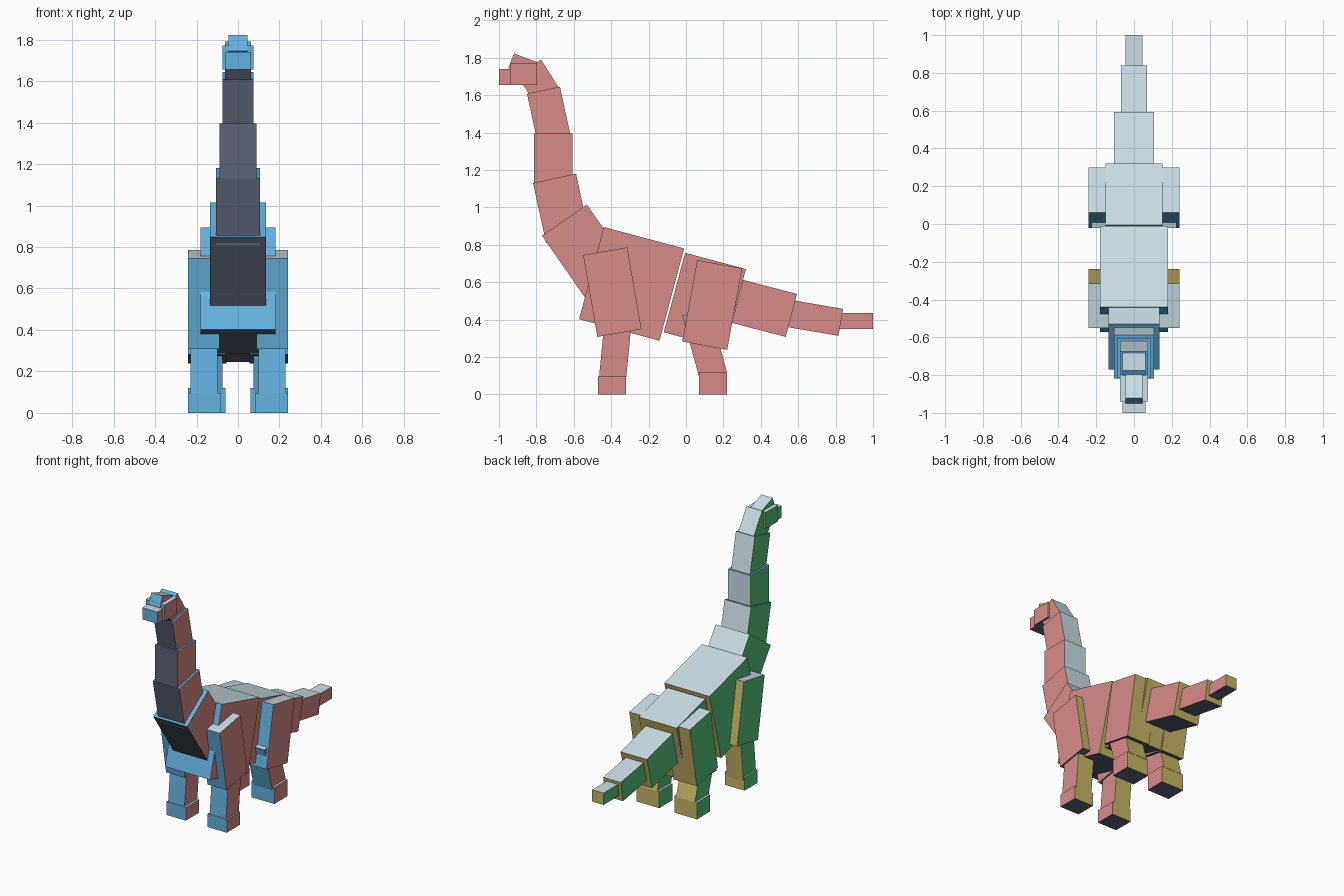
import bpy
import bmesh
import math
from mathutils import Matrix

cube = bpy.data.objects.get("Cube")
if cube:
    bpy.data.objects.remove(cube, do_unlink=True)


def make_material(name, rgb):
    color = [c ** 2.2 for c in rgb] + [1.0]
    mat = bpy.data.materials.new(name)
    mat.use_nodes = True
    mat.diffuse_color = color
    mat.node_tree.nodes["Principled BSDF"].inputs["Base Color"].default_value = color
    return mat


# One colour for each direction of a block
MATERIALS = [
    make_material("coral", (0.84, 0.54, 0.53)),
    make_material("green", (0.33, 0.76, 0.48)),
    make_material("olive", (0.78, 0.71, 0.40)),
    make_material("sky_blue", (0.39, 0.69, 0.87)),
    make_material("pale_grey", (0.79, 0.87, 0.90)),
    make_material("slate", (0.36, 0.39, 0.46)),
]


def direction_index(normal):
    """Coral +x, green -x, olive back, blue front, pale top, slate bottom."""
    axis = max(range(3), key=lambda i: abs(normal[i]))
    return axis * 2 + (normal[axis] < 0)


def block(name, front, back, depth, x_min, x_max):
    """Block whose upper edge runs from front to back in the (y, z) plane."""
    dy, dz = back[0] - front[0], back[1] - front[1]
    length = math.hypot(dy, dz)
    down = (dz / length, -dy / length)
    bm = bmesh.new()
    bmesh.ops.create_cube(bm, size=1)
    bmesh.ops.scale(bm, vec=(x_max - x_min, length, depth), verts=bm.verts)
    bm.normal_update()
    for face in bm.faces:
        face.material_index = direction_index(face.normal)
    mesh = bpy.data.meshes.new(name)
    bm.to_mesh(mesh)
    bm.free()
    for mat in MATERIALS:
        mesh.materials.append(mat)
    obj = bpy.data.objects.new(name, mesh)
    centre = ((x_min + x_max) / 2,
              (front[0] + back[0] + down[0] * depth) / 2,
              (front[1] + back[1] + down[1] * depth) / 2)
    obj.matrix_world = Matrix.Translation(centre) @ Matrix.Rotation(math.atan2(dz, dy), 4, 'X')
    bpy.context.collection.objects.link(obj)


# Central parts: name, upper front, upper back, depth, half width
CENTRAL = [
    ("chest", (-0.44, 0.895), (-0.01, 0.78), 0.51, 0.18),
    ("hips", (-0.005, 0.757), (0.32, 0.67), 0.44, 0.15),
    ("tail_base", (0.305, 0.612), (0.593, 0.537), 0.237, 0.105),
    ("tail_middle", (0.53, 0.51), (0.84, 0.457), 0.146, 0.07),
    ("tail_tip", (0.8, 0.435), (1.0, 0.435), 0.085, 0.045),
    ("neck_base", (-0.53, 1.015), (-0.245, 0.605), 0.292, 0.135),
    ("neck_lower", (-0.588, 1.18), (-0.518, 0.858), 0.235, 0.105),
    ("neck_middle", (-0.606, 1.395), (-0.606, 1.12), 0.208, 0.09),
    ("neck_upper", (-0.674, 1.645), (-0.615, 1.372), 0.18, 0.075),
    ("nape", (-0.775, 1.79), (-0.67, 1.624), 0.153, 0.062),
    ("head", (-0.94, 1.772), (-0.797, 1.772), 0.117, 0.075),
    ("snout", (-1.0, 1.74), (-0.9, 1.74), 0.085, 0.06),
    ("crest", (-0.92, 1.823), (-0.785, 1.772), 0.083, 0.045),
]
for name, front, back, depth, half in CENTRAL:
    block(name, front, back, depth, -half, half)

# Leg parts: name, upper front, upper back, depth, inner and outer distance
LEGS = [
    ("front_thigh", (-0.55, 0.745), (-0.314, 0.786), 0.444, 0.09, 0.24),
    ("front_shin", (-0.43, 0.45), (-0.286, 0.436), 0.4, 0.1, 0.23),
    ("front_foot", (-0.47, 0.095), (-0.322, 0.095), 0.095, 0.085, 0.24),
    ("hind_thigh", (0.06, 0.718), (0.3, 0.674), 0.443, 0.055, 0.24),
    ("hind_shin", (-0.02, 0.42), (0.125, 0.46), 0.355, 0.075, 0.225),
    ("hind_foot", (0.07, 0.12), (0.218, 0.12), 0.12, 0.06, 0.24),
]
for name, front, back, depth, inner, outer in LEGS:
    block("left_" + name, front, back, depth, inner, outer)
    block("right_" + name, front, back, depth, -outer, -inner)
